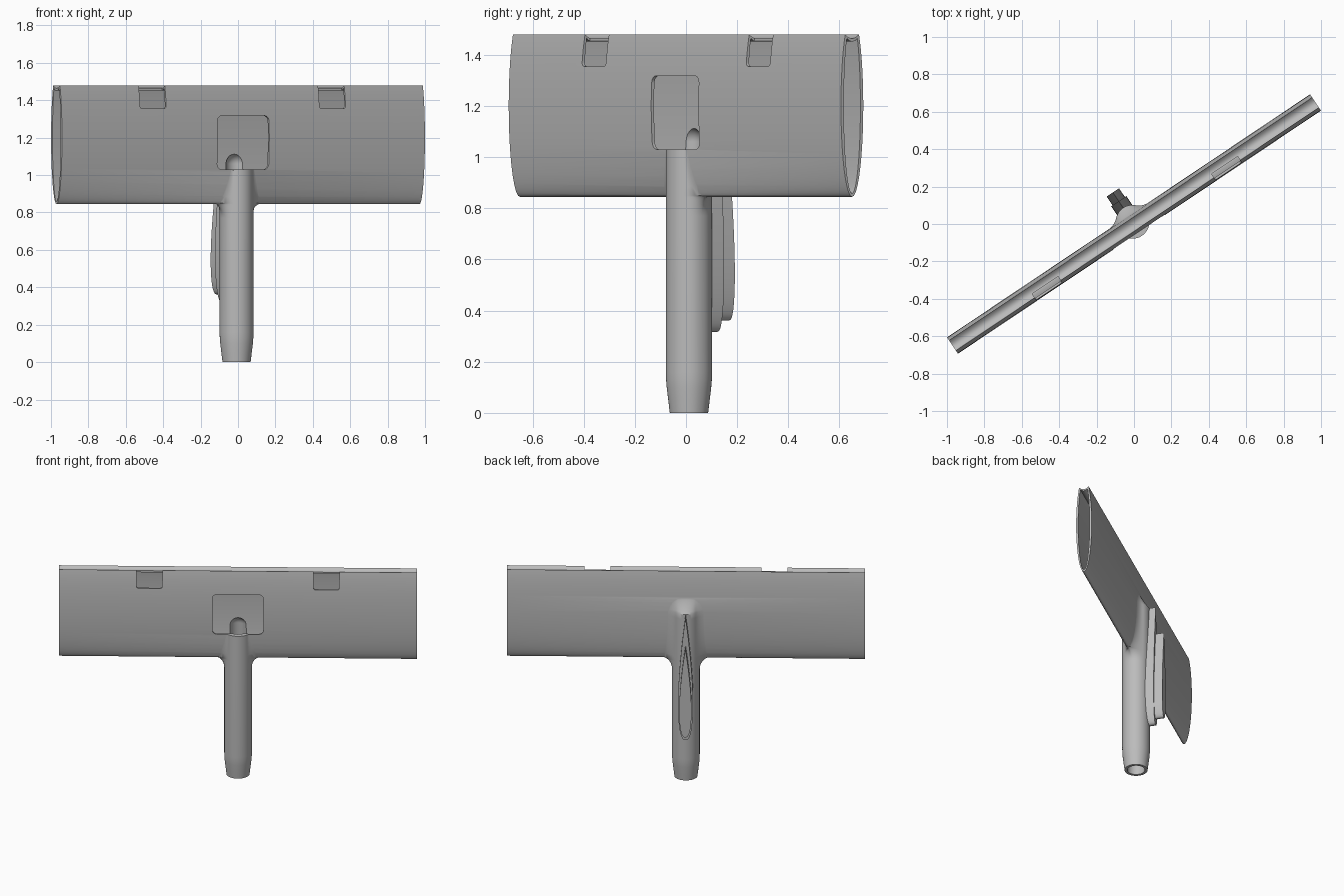
import bpy, bmesh, math
from mathutils import Matrix

old = bpy.data.objects.get("Cube")
if old:
    bpy.data.objects.remove(old, do_unlink=True)

TURN = Matrix.Rotation(math.radians(33.8), 4, 'Z')   # whole model is turned about z
HALF_LEN, BAR_HW, BAR_Z, BAR_HH = 1.1675, 0.0525, 1.2, 0.355
POST_V, POST_R = 0.014, 0.09

grey = bpy.data.materials.new("plain_grey")
grey.use_nodes = True
grey.diffuse_color = (0.5, 0.5, 0.5, 1)
grey.node_tree.nodes["Principled BSDF"].inputs["Base Color"].default_value = (0.5, 0.5, 0.5, 1)


def loft(name, rings):
    """Closed solid through rings of equal point count."""
    bm = bmesh.new()
    loops = [[bm.verts.new(p) for p in ring] for ring in rings]
    n = len(loops[0])
    for a, b in zip(loops, loops[1:]):
        for i in range(n):
            j = (i + 1) % n
            bm.faces.new((a[i], a[j], b[j], b[i]))
    bm.faces.new(loops[0])
    bm.faces.new(loops[-1])
    bmesh.ops.recalc_face_normals(bm, faces=bm.faces)
    mesh = bpy.data.meshes.new(name)
    bm.to_mesh(mesh)
    bm.free()
    mesh.materials.append(grey)
    obj = bpy.data.objects.new(name, mesh)
    bpy.context.collection.objects.link(obj)
    return obj


def combine(target, other, operation):
    mod = target.modifiers.new(operation.lower(), 'BOOLEAN')
    mod.operation, mod.solver, mod.object = operation, 'EXACT', other
    bpy.context.view_layer.objects.active = target
    bpy.ops.object.modifier_apply(modifier=mod.name)
    bpy.data.objects.remove(other, do_unlink=True)


def bar_half_width(z):
    return BAR_HW * math.sqrt(max(0, 1 - ((z - BAR_Z) / BAR_HH) ** 2))


def bar_section(wall, top, dip):
    """Oval section with a concave top."""
    a, h = BAR_HW - wall, BAR_HH - wall
    start = math.asin((top - BAR_Z) / h)
    sweep = math.pi + 2 * start
    pts = []
    for i in range(65):
        t = start - sweep * i / 64
        pts.append((a * math.cos(t), BAR_Z + h * math.sin(t)))
    edge = pts[0][0]
    for i in range(1, 10):
        x = -1 + i / 5
        pts.append((x * edge, top - dip * (1 - x * x)))
    return pts


def along_bar(name, section, half):
    return loft(name, [[(u, v, z) for v, z in section] for u in (-half, half)])


def lerp(a, b, t):
    return a + (b - a) * t


def quarter(z, r, side):
    """One side of the post section: round middle, flared into the bar."""
    t = min(max((z - 0.77) / 0.08, 0), 1)
    f = 1 - math.sqrt(1 - t * t)
    hw = bar_half_width(z)
    fade = 1 - (1 - min(max((z - 1.2) / 0.11, 0), 1)) ** 1.5
    c = r * math.sqrt(0.5)
    pts = [(r * math.sin(a), POST_V + side * r * math.cos(a))
           for a in (math.pi / 4 * i / 8 for i in range(9))]
    p0 = pts[-1]
    reach = max(hw - 0.004, 0.002)
    end = (lerp(r, 0.16, f), lerp(POST_V + side * 0.002, side * reach, f))
    drop = max(side * p0[1] - reach, 0)
    ctl = (lerp(r, c + drop, f), lerp(POST_V + side * r * 0.414, side * reach, f))
    for i in range(1, 9):
        k = i / 8
        pts.append(tuple((1 - k) ** 2 * p0[d] + 2 * k * (1 - k) * ctl[d] + k * k * end[d]
                         for d in (0, 1)))
    return [(u, lerp(v, side * reach, fade), z) for u, v in pts]


def post_ring(z, r=POST_R):
    back, front = quarter(z, r, 1), quarter(z, r, -1)
    right = back + front[::-1]
    left = [(-u, v, zz) for u, v, zz in right[-2:0:-1]]
    return right + left


def rounded_cutter(name, u, z0, z1, half, radius, v0, v1):
    """Rounded rectangle block pushed through the front wall."""
    pts = []
    for k, (su, zc) in enumerate(((1, z1 - radius), (-1, z1 - radius),
                                  (-1, z0 + radius), (1, z0 + radius))):
        for i in range(7):
            a = math.pi / 2 * (k + i / 6)
            pts.append((u + su * (half - radius) + radius * math.cos(a),
                        zc + radius * math.sin(a)))
    return loft(name, [[(x, v, z) for x, z in pts] for v in (v0, v1)])


def leaf(name, z0, z1, half, v0, v1):
    """Teardrop plate, blunt below and pointed above."""
    ts = [(i / 32) ** 2 for i in range(1, 32)]
    side = [(half * t ** 0.4 * (1 - t) / 0.433, lerp(z0, z1, t)) for t in ts]
    pts = [(0, z0)] + side + [(0, z1)] + [(-u, z) for u, z in side[::-1]]
    return loft(name, [[(u, v, z) for u, z in pts] for v in (v0, v1)])


# Hollow crossbar with a grooved top, blended into the round post
body = along_bar("crossbar_and_post", bar_section(0, 1.48, 0.016), HALF_LEN)
rings = [post_ring(0, 0.075), post_ring(0.05, 0.081), post_ring(0.1, 0.087),
         post_ring(0.13, 0.0895), post_ring(0.16)]
rings += [post_ring(0.77 + 0.08 * math.sin(math.pi / 2 * i / 8)) for i in range(9)]
rings += [post_ring(0.85 + 0.35 * i / 10) for i in range(1, 11)]
rings += [post_ring(1.2 + 0.11 * i / 8) for i in range(1, 9)]
combine(body, loft("post", rings), 'UNION')
combine(body, along_bar("bar_hollow", bar_section(0.0135, 1.465, 0.013), 1.3), 'DIFFERENCE')

# Bore up the post with a domed end
BORE = 0.057
steps = [(-0.1, BORE)] + [(1.06 + BORE * math.sin(a), BORE * math.cos(a))
                          for a in (math.pi / 2 * i / 10.3 for i in range(11))]
bore = loft("bore", [[(r * math.cos(math.tau * i / 40), POST_V + r * math.sin(math.tau * i / 40), z)
                      for i in range(40)] for z, r in steps])
combine(body, bore, 'DIFFERENCE')

# Front window and two notches in the front rim
combine(body, rounded_cutter("window", 0, 1.03, 1.318, 0.166, 0.03, -0.3, 0), 'DIFFERENCE')
for s in (-1, 1):
    combine(body, rounded_cutter("notch", s * 0.577, 1.355, 1.6, 0.084, 0.015, -0.3, -0.008),
            'DIFFERENCE')

# Stepped teardrop fin on the back of the post
parts = [body,
         leaf("fin_base", 0.317, 1.2, 0.049, 0.08, 0.147),
         leaf("fin_ridge", 0.362, 1.0, 0.04, 0.14, 0.203)]

for obj in parts:
    obj.data.transform(TURN)
    bpy.ops.object.select_all(action='DESELECT')
    obj.select_set(True)
    bpy.context.view_layer.objects.active = obj
    bpy.ops.object.shade_smooth_by_angle(angle=math.radians(32))
